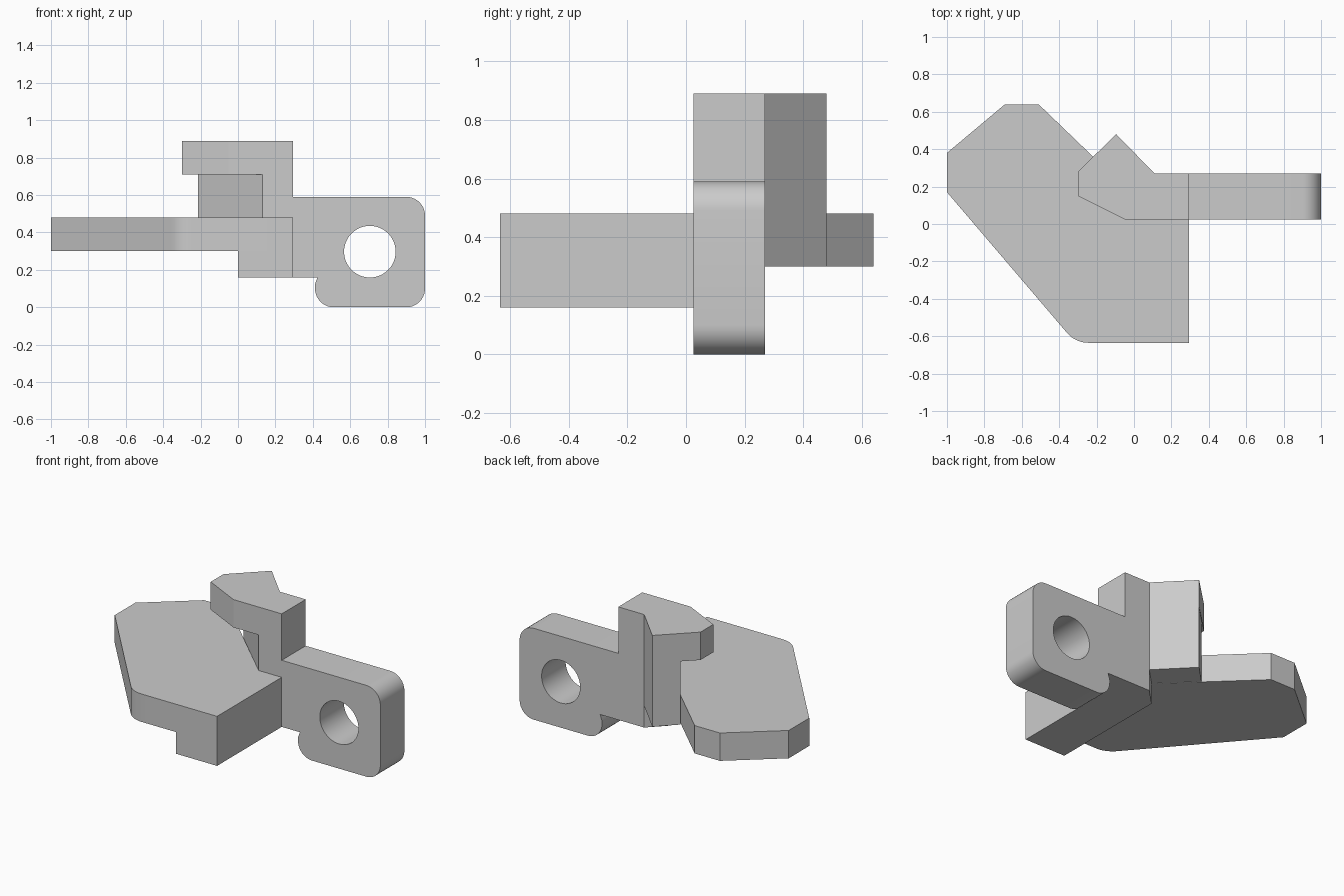
import bpy, bmesh, math
from mathutils import Vector

if "Cube" in bpy.data.objects:
    bpy.data.objects.remove(bpy.data.objects["Cube"], do_unlink=True)

GREY = bpy.data.materials.new("light_grey")
GREY.use_nodes = True
GREY.diffuse_color = (0.6, 0.6, 0.6, 1)
GREY.node_tree.nodes["Principled BSDF"].inputs["Base Color"].default_value = (0.6, 0.6, 0.6, 1)


def outline(points, steps=10):
    """Points are (u, v) or (u, v, radius); corners with a radius become arcs."""
    result = []
    for i, point in enumerate(points):
        corner = Vector(point[:2])
        if len(point) == 2:
            result.append(corner)
            continue
        radius = point[2]
        a = (Vector(points[i - 1][:2]) - corner).normalized()
        b = (Vector(points[(i + 1) % len(points)][:2]) - corner).normalized()
        half = a.angle(b) / 2
        centre = corner + (a + b).normalized() * radius / math.sin(half)
        start = corner + a * radius / math.tan(half) - centre
        end = corner + b * radius / math.tan(half) - centre
        sweep = math.pi - 2 * half
        for k in range(steps + 1):
            t = k / steps
            result.append(centre + (start * math.sin((1 - t) * sweep)
                                    + end * math.sin(t * sweep)) / math.sin(sweep))
    return result


def prism(name, points, low, high, along="z"):
    """Extrude an outline along z (u, v = x, y) or y (u, v = x, z)."""
    bm = bmesh.new()
    place = (lambda p, d: (p.x, p.y, d)) if along == "z" else (lambda p, d: (p.x, d, p.y))
    face = bm.faces.new([bm.verts.new(place(p, low)) for p in outline(points)])
    new = bmesh.ops.extrude_face_region(bm, geom=[face])["geom"]
    shift = Vector((0, 0, high - low) if along == "z" else (0, high - low, 0))
    bmesh.ops.translate(bm, verts=[g for g in new if isinstance(g, bmesh.types.BMVert)], vec=shift)
    bmesh.ops.recalc_face_normals(bm, faces=bm.faces)
    mesh = bpy.data.meshes.new(name)
    bm.to_mesh(mesh)
    bm.free()
    mesh.materials.append(GREY)
    obj = bpy.data.objects.new(name, mesh)
    bpy.context.collection.objects.link(obj)
    return obj


FRONT, BACK, SIDE = 0.025, 0.27, 0.295   # faces shared by several parts
EDGE = -0.635

# Wide flat plate with one rounded corner
plate = prism("plate", [(-1, 0.17), (-0.313, EDGE, 0.15), (SIDE, EDGE), (SIDE, FRONT),
                        (0.13, FRONT), (-0.51, 0.64), (-0.69, 0.64), (-1, 0.38)], 0.30, 0.48)

# Rib under the plate, running front to back
rib = prism("rib", [(0, EDGE), (SIDE, EDGE), (SIDE, BACK), (0.11, BACK), (0, 0.16)], 0.16, 0.30)

# Upright behind the plate, and the overhanging hook on it
column = prism("column", [(0.13, FRONT), (SIDE, FRONT), (SIDE, BACK), (0.11, BACK),
                          (-0.095, 0.48), (-0.213, 0.36)], 0.30, 0.71)
hook = prism("hook", [(-0.05, FRONT), (SIDE, FRONT), (SIDE, BACK), (0.11, BACK),
                      (-0.095, 0.48), (-0.30, 0.28), (-0.30, 0.15)], 0.71, 0.89)

# Rounded lug with a round hole
lug = prism("lug", [(SIDE, 0.16), (0.425, 0.16), (0.412, 0.125), (0.41, 0, 0.1),
                    (1, 0, 0.1), (1, 0.59, 0.1), (SIDE, 0.59)], FRONT, BACK, "y")
bpy.ops.mesh.primitive_cylinder_add(vertices=48, radius=0.138, depth=1,
                                    location=(0.705, 0.148, 0.297),
                                    rotation=(math.pi / 2, 0, 0))
cutter = bpy.context.object
cutter.name = "hole_cutter"
cutter.hide_render = True
cutter.data.materials.append(GREY)
cut = lug.modifiers.new("hole", "BOOLEAN")
cut.operation = "DIFFERENCE"
cut.solver = "EXACT"
cut.object = cutter
bpy.ops.object.select_all(action="DESELECT")
lug.select_set(True)
bpy.context.view_layer.objects.active = lug
bpy.ops.object.modifier_apply(modifier=cut.name)
bpy.data.objects.remove(cutter, do_unlink=True)

# Smooth the rounded corners and hole, keeping hard edges sharp
for part in (plate, lug):
    part.select_set(True)
bpy.ops.object.shade_smooth_by_angle(angle=math.radians(20))
